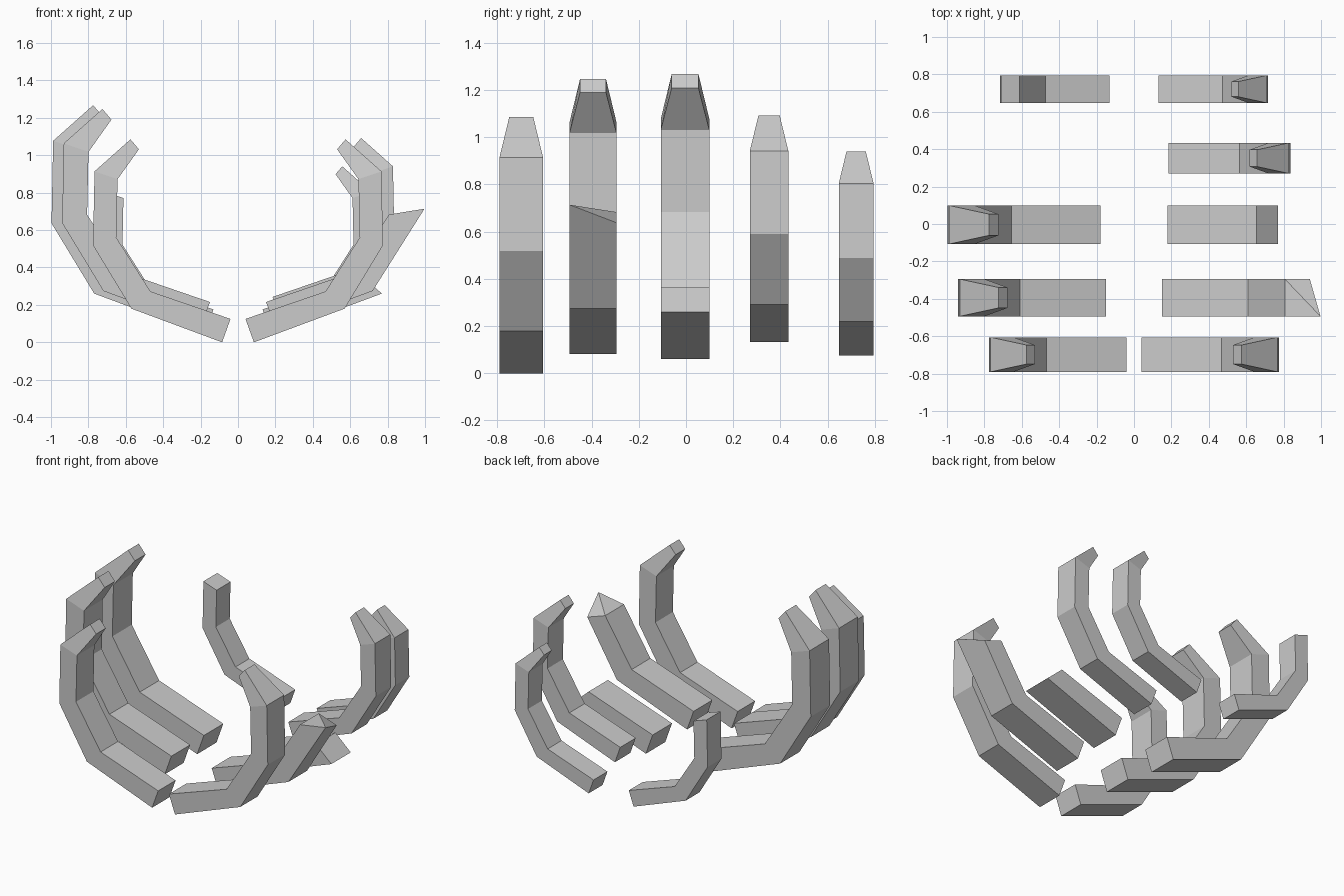
import bpy, bmesh

if "Cube" in bpy.data.objects:
    bpy.data.objects.remove(bpy.data.objects["Cube"])

# Rib profile: (outer x, outer z, inner x, inner z, width) at each bend;
# x is measured from the inner end of the rib
PROFILE = [
    (0.045, 0.000, 0.000, 0.125, 0.185),
    (0.530, 0.180, 0.428, 0.272, 0.185),
    (0.735, 0.518, 0.611, 0.560, 0.185),
    (0.727, 0.914, 0.604, 0.872, 0.185),
    (0.535, 1.085, 0.490, 1.032, 0.102),
]


def rib(name, side, y, scale, x0, z0, bends=5, splinter=None):
    bm = bmesh.new()
    rings = []
    for ox, oz, ix, iz, w in PROFILE[:bends]:
        h = w * scale / 2
        rings.append([bm.verts.new((side * (x0 + px * scale), y + dy, z0 + pz * scale))
                      for px, pz, dy in ((ox, oz, -h), (ox, oz, h), (ix, iz, h), (ix, iz, -h))])
    # broken rib: one corner drawn out to a sharp splinter
    if splinter:
        rings[-1][0].co.x = side * splinter[0]
        rings[-1][0].co.z = splinter[1]
        a, b, c, d = rings[-1]
        bm.faces.new((a, b, c))
        bm.faces.new((a, c, d))
    else:
        bm.faces.new(rings[-1])
    bm.faces.new(rings[0][::-1])
    for r, s in zip(rings, rings[1:]):
        for i in range(4):
            j = (i + 1) % 4
            bm.faces.new((r[i], r[j], s[j], s[i]))
    bmesh.ops.recalc_face_normals(bm, faces=bm.faces)
    mesh = bpy.data.meshes.new(name)
    bm.to_mesh(mesh)
    bm.free()
    bpy.context.collection.objects.link(bpy.data.objects.new(name, mesh))


# Rib rows: y, scale, inner end x, base z
ROWS = [
    (-0.698, 1.000, 0.040, 0.000),
    (-0.394, 1.075, 0.150, 0.081),
    (-0.004, 1.113, 0.179, 0.060),
    (0.352, 0.885, 0.185, 0.132),
    (0.721, 0.797, 0.131, 0.076),
]

# Left ribs: fourth is missing, fifth has lost its tip
for n, bends in ((0, 5), (1, 5), (2, 5), (4, 4)):
    rib(f"left_rib_{n + 1}", -1, *ROWS[n], bends=bends)

# Right ribs: second is splintered, third is a stub
for n, bends, splinter in ((0, 5, None), (1, 3, (0.997, 0.714)), (2, 2, None),
                           (3, 5, None), (4, 5, None)):
    rib(f"right_rib_{n + 1}", 1, *ROWS[n], bends=bends, splinter=splinter)
